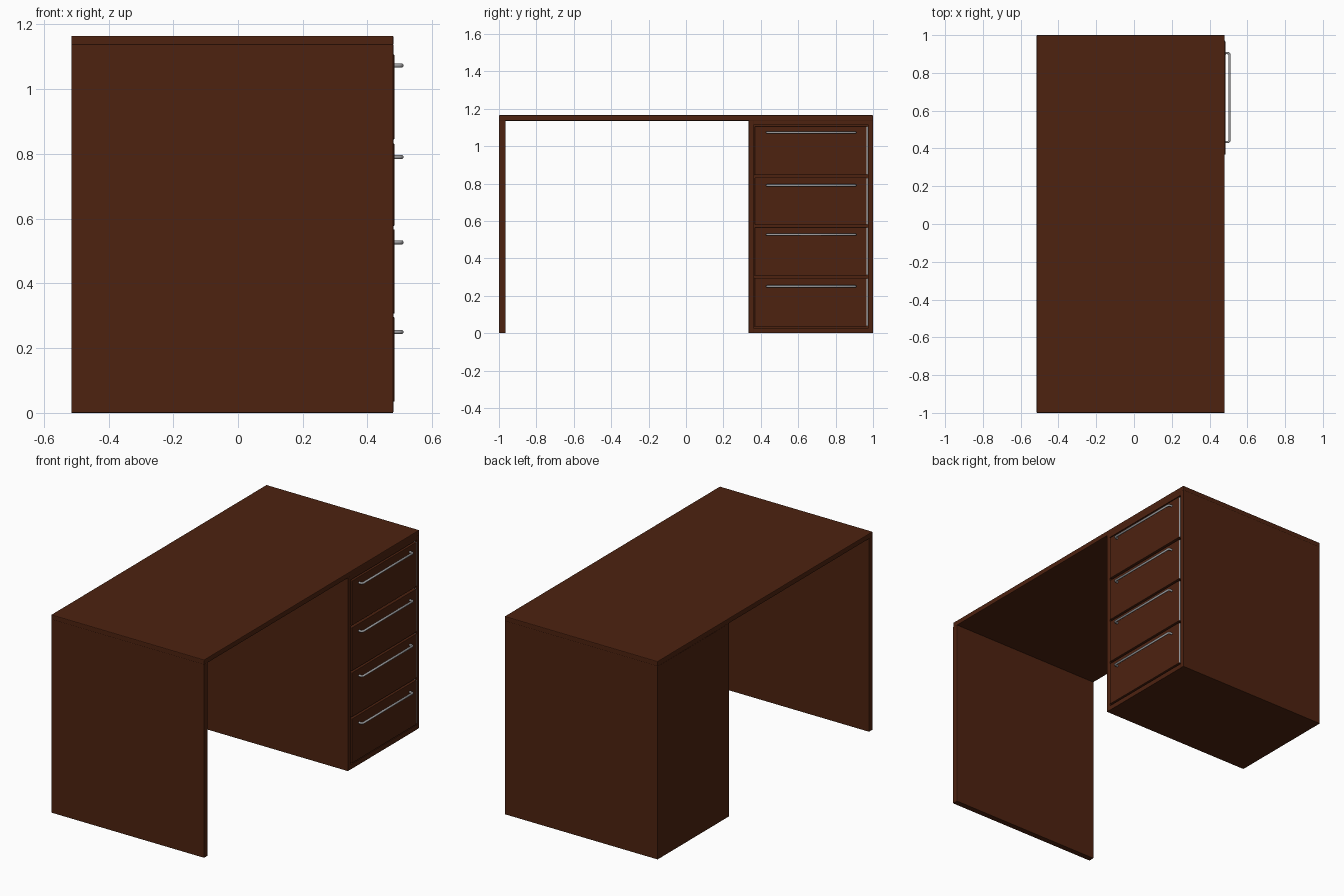
import bpy
import bmesh
from mathutils import Vector

if "Cube" in bpy.data.objects:
    bpy.data.objects.remove(bpy.data.objects["Cube"])


def material(name, rgb):
    m = bpy.data.materials.new(name)
    m.diffuse_color = (*rgb, 1)
    m.use_nodes = True
    m.node_tree.nodes["Principled BSDF"].inputs["Base Color"].default_value = m.diffuse_color
    return m


WOOD = material("dark brown wood", (0.075, 0.0160, 0.0050))
METAL = material("grey metal", (0.36, 0.36, 0.37))
EDGE = material("light edge strip", (0.60, 0.62, 0.65))


def box(name, lo, hi, mat, bevel=0.0):
    """Box between two corners with an optional small chamfer."""
    lo, hi = Vector(lo), Vector(hi)
    bm = bmesh.new()
    bmesh.ops.create_cube(bm, size=1)
    bmesh.ops.scale(bm, vec=hi - lo, verts=bm.verts)
    bmesh.ops.translate(bm, vec=(lo + hi) / 2, verts=bm.verts)
    me = bpy.data.meshes.new(name)
    bm.to_mesh(me)
    bm.free()
    me.materials.append(mat)
    ob = bpy.data.objects.new(name, me)
    bpy.context.collection.objects.link(ob)
    if bevel:
        b = ob.modifiers.new("bevel", "BEVEL")
        b.width = bevel
        b.segments = 2
    return ob


XB, XF = -0.515, 0.48      # back and drawer-side faces
TOP, SLAB = 1.165, 1.135   # top and underside of the desktop

# Desktop and single support panel
box("desktop", (XB, -1, SLAB), (XF, 1, TOP), WOOD, 0.004)
box("leg_panel", (XB, -1, 0), (XF, -0.965, SLAB + 0.004), WOOD, 0.003)

# Drawer cabinet shell
box("cabinet_inner_side", (XB, 0.335, 0), (XF, 0.362, SLAB + 0.004), WOOD, 0.003)
box("cabinet_outer_side", (XB, 0.976, 0), (XF, 1, SLAB + 0.004), WOOD, 0.003)
box("cabinet_bottom", (XB + 0.001, 0.355, 0), (XF - 0.001, 0.98, 0.028), WOOD)
box("cabinet_top_rail", (XB + 0.001, 0.355, 1.114), (XF - 0.001, 0.98, SLAB + 0.004), WOOD)
box("cabinet_back", (XB, 0.338, 0.001), (XB + 0.025, 0.998, SLAB), WOOD)
box("cabinet_core", (XB + 0.02, 0.36, 0.02), (XF - 0.03, 0.98, 1.12), WOOD)


def handle(name, z):
    """Round bar pull with a post at each end."""
    cu = bpy.data.curves.new(name, "CURVE")
    cu.dimensions = "3D"
    cu.bevel_depth = 0.0065
    cu.bevel_resolution = 3
    cu.use_fill_caps = True
    pts = [(XF, 0.434), (0.498, 0.434), (0.5055, 0.4405),
           (0.5055, 0.8985), (0.498, 0.905), (XF, 0.905)]
    sp = cu.splines.new("POLY")
    sp.points.add(len(pts) - 1)
    for p, (x, y) in zip(sp.points, pts):
        p.co = (x, y, z, 1)
    cu.materials.append(METAL)
    ob = bpy.data.objects.new(name, cu)
    bpy.context.collection.objects.link(ob)


# Drawers: slightly proud fronts, pale edge strip, bar handle
drawers = [(0.035, 0.296, 0.25), (0.307, 0.567, 0.527),
           (0.578, 0.832, 0.79), (0.845, 1.107, 1.073)]
for i, (z0, z1, hz) in enumerate(drawers, 1):
    box(f"drawer_front_{i}", (XF - 0.032, 0.367, z0), (XF + 0.004, 0.966, z1), WOOD, 0.003)
    box(f"drawer_edge_{i}", (XF - 0.03, 0.965, z0 + 0.003), (XF + 0.001, 0.972, z1 - 0.003), EDGE)
    handle(f"drawer_handle_{i}", hz)
